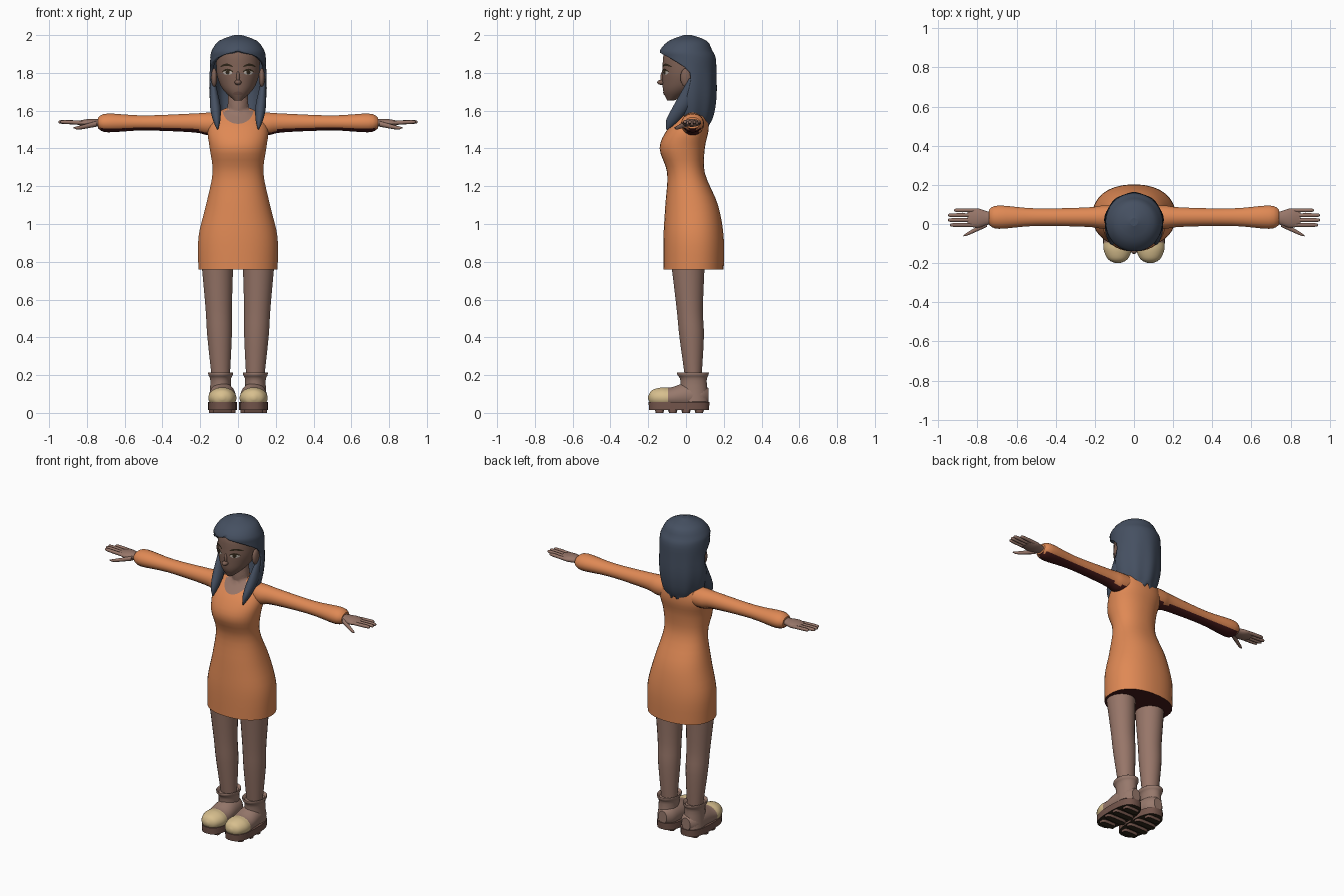
import bpy, bmesh
from math import sin, cos, pi, radians
from mathutils import Vector
from mathutils.bvhtree import BVHTree

if "Cube" in bpy.data.objects:
    bpy.data.objects.remove(bpy.data.objects["Cube"])


def material(name, red, green, blue):
    mat = bpy.data.materials.new(name)
    mat.use_nodes = True
    mat.diffuse_color = (red, green, blue, 1)
    mat.node_tree.nodes["Principled BSDF"].inputs["Base Color"].default_value = (red, green, blue, 1)
    return mat


ORANGE = material("orange cloth", .74, .25, .09)
MAROON = material("maroon lining", .06, .01, .01)
SKIN = material("skin", .31, .18, .14)
FACE = material("face skin", .21, .12, .09)
HAIR = material("slate hair", .06, .08, .12)
BOOT = material("boot leather", .31, .19, .15)
SOLE = material("sole brown", .17, .09, .07)
DARK = material("dark brown", .03, .02, .01)
CREAM = material("cream toe", .68, .52, .27)
WHITE = material("eye white", .5, .45, .4)


def finish(name, bm, materials, rule=None, mirror=False, thickness=0, recalculate=True):
    """Turn a bmesh into a smooth shaded object, coloured by an optional face rule."""
    bmesh.ops.remove_doubles(bm, verts=bm.verts, dist=.0002)
    if recalculate:
        bmesh.ops.recalc_face_normals(bm, faces=bm.faces)
    bm.normal_update()
    if rule:
        for face in bm.faces:
            face.material_index = int(rule(face))
    mesh = bpy.data.meshes.new(name)
    bm.to_mesh(mesh)
    bm.free()
    obj = bpy.data.objects.new(name, mesh)
    bpy.context.collection.objects.link(obj)
    for mat in materials:
        mesh.materials.append(mat)
    bpy.ops.object.select_all(action="DESELECT")
    obj.select_set(True)
    bpy.context.view_layer.objects.active = obj
    bpy.ops.object.shade_smooth_by_angle(angle=radians(45))
    if thickness:
        solidify = obj.modifiers.new("thickness", "SOLIDIFY")
        solidify.thickness, solidify.offset = thickness, -1
    if mirror:
        obj.modifiers.new("mirror", "MIRROR")
    return obj


def smooth(rows, steps=4):
    """Catmull-Rom interpolation of section rows."""
    result = []
    last = len(rows) - 1
    for i in range(last):
        before, start, end, after = (rows[max(0, min(last, i + j))] for j in (-1, 0, 1, 2))
        for step in range(steps):
            t = step / steps
            result.append([q + t / 2 * (r - p + t * (2 * p - 5 * q + 4 * r - s + t * (3 * (q - r) + s - p)))
                           for p, q, r, s in zip(before, start, end, after)])
    return result + [rows[-1]]


def skin_rings(bm, rings, closed=True):
    """Bridge successive rings with quads, leaving out any with a missing corner."""
    for upper, lower in zip(rings, rings[1:]):
        count = len(upper)
        for i in range(count if closed else count - 1):
            j = (i + 1) % count
            corners = (upper[i], upper[j], lower[j], lower[i])
            if all(corners):
                bm.faces.new(corners)


def loft(name, rows, materials, axis="z", side=0, lean=0, sides=24, squareness=1, **options):
    """Smooth capped skin over rows of (position, second centre, radius, second radius).
    The first centre starts at side and drifts by lean."""
    bm = bmesh.new()
    rings = []
    for along, centre, radius_u, radius_v in smooth(rows):
        ring = []
        for i in range(sides):
            angle = 2 * pi * (i + .5) / sides
            c, s = (abs(f) ** squareness * (1 if f > 0 else -1) for f in (cos(angle), sin(angle)))
            u = side + lean * (along - rows[0][0]) + radius_u * c
            v = centre + radius_v * s
            ring.append(bm.verts.new({"x": (along, u, v), "y": (u, along, v), "z": (u, v, along)}[axis]))
        rings.append(ring)
    skin_rings(bm, rings)
    bm.faces.new(rings[0])
    bm.faces.new(rings[-1])
    return finish(name, bm, materials, **options)


def ball(name, location, size, mat, **options):
    bm = bmesh.new()
    bmesh.ops.create_uvsphere(bm, u_segments=16, v_segments=10, radius=1)
    bmesh.ops.scale(bm, vec=size, verts=bm.verts)
    bmesh.ops.translate(bm, vec=location, verts=bm.verts)
    return finish(name, bm, [mat], **options)


def plate(name, targets, x, z, width, height, mat, bend=0, lift=.003, **options):
    """Thin bent ellipse laid on the front of the target objects."""
    trees = [BVHTree.FromPolygons([v.co for v in target.data.vertices],
                                  [p.vertices for p in target.data.polygons]) for target in targets]
    bm = bmesh.new()
    sides, rings = 28, []
    for scale in (1, .75, .5, .25, .01):
        ring = []
        for i in range(sides):
            dx = width * scale * cos(2 * pi * i / sides)
            dz = height * scale * sin(2 * pi * i / sides)
            start = Vector((x + dx, -1, z + dz - bend * dx * dx))
            hits = [tree.ray_cast(start, Vector((0, 1, 0)))[0] for tree in trees]
            depths = [hit.y for hit in hits if hit]
            ring.append(bm.verts.new((start.x, min(depths) - lift, start.z)) if depths else None)
        rings.append(ring)
    skin_rings(bm, rings)
    return finish(name, bm, [mat], recalculate=False, **options)


def underside(face):
    return face.normal.z < -.7


# Dress and sleeves
ARM_Y, ARM_Z = .035, 1.535
dress = loft("dress", [(.76, .04, .21, .16), (.93, .04, .21, .16), (1.1, .03, .17, .14), (1.27, 0, .135, .1),
                       (1.4, -.02, .15, .12), (1.5, .01, .16, .11), (1.58, .04, .12, .07), (1.62, .04, .05, .04)],
             [ORANGE, MAROON], sides=36, squareness=.9, rule=underside)
loft("sleeve", [(.08, 1.53, .06, .06), (.16, 1.53, .06, .06), (.24, ARM_Z, .05, .05), (.5, ARM_Z, .045, .04),
                (.69, ARM_Z, .06, .05), (.74, ARM_Z, .04, .03)],
     [ORANGE, MAROON], axis="x", side=ARM_Y, rule=underside, mirror=True)

# Neck, with the bare skin of the neckline
neck = loft("neck", [(1.54, .03, .06, .05), (1.72, .02, .05, .05)], [SKIN])
plate("neckline", [dress, neck], 0, 1.6, .08, .07, SKIN)

# Hands
loft("palm", [(.71, ARM_Z, .03, .02), (.75, ARM_Z, .035, .02), (.8, ARM_Z, .05, .02), (.85, ARM_Z, .04, .01)],
     [SKIN], axis="x", side=.03, mirror=True)
for number, (finger, tip) in enumerate({"little": .92, "ring": .95, "middle": .95, "index": .94}.items()):
    loft(finger + "_finger", [(.8, ARM_Z, .01, .01), (tip - .02, 1.54, .01, .01), (tip, 1.54, .003, .003)],
         [SKIN], axis="x", side=.07 - .025 * number, sides=10, mirror=True)
loft("thumb", [(.75, 1.53, .015, .015), (.84, 1.51, .01, .01), (.87, 1.51, .003, .003)],
     [SKIN], axis="x", lean=-.5, sides=10, mirror=True)

# Legs
loft("leg", [(.15, .04, .045, .04), (.4, .03, .065, .065), (.55, .02, .07, .07), (.8, .01, .085, .09)],
     [SKIN], side=.09, lean=.03, mirror=True)

# Boots: tread blocks, sole, foot with cream toe cap, shaft with flared cuff
FOOT_X = .083
for number in range(4):
    y = .07 * number - .14
    width = .05 if number in (0, 3) else .07
    loft("tread", [(0, y, width, .02), (.03, y, width, .03)],
         [SOLE, DARK], side=FOOT_X, squareness=.5, rule=underside, mirror=True)
loft("sole", [(.015, -.037, .077, .16), (.057, -.037, .077, .162)],
     [SOLE, DARK], side=FOOT_X, squareness=.75, rule=underside, mirror=True)
loft("boot_foot", [(-.2, .08, .01, .01), (-.18, .08, .05, .04), (-.13, .08, .073, .055), (-.08, .08, .073, .055),
                   (0, .09, .07, .07), (.08, .09, .06, .065), (.12, .09, .03, .04)],
     [BOOT, CREAM], axis="y", side=FOOT_X, mirror=True,
     rule=lambda face: face.calc_center_median().y < -.09)
loft("boot_shaft", [(.06, .045, .06, .075), (.17, .04, .055, .07), (.2, .037, .065, .083), (.215, .037, .065, .083),
                    (.2, .037, .05, .07)], [BOOT], side=.092, mirror=True)

# Head with nose and ears
head = loft("head", [(1.655, -.08, .02, .02), (1.7, -.04, .07, .08), (1.75, -.01, .1, .115), (1.82, 0, .115, .125),
                     (1.92, .01, .105, .12), (1.97, .01, .03, .03)], [FACE], sides=32)
ball("nose_bridge", (0, -.12, 1.775), (.01, .016, .035), FACE)
ball("nose_tip", (0, -.13, 1.75), (.018, .023, .014), FACE)
ball("ear", (.126, 0, 1.775), (.016, .03, .05), FACE, mirror=True)

# Painted face
plate("eye_white", [head], .055, 1.802, .024, .012, WHITE, mirror=True)
plate("iris", [head], .055, 1.803, .011, .011, DARK, lift=.005, mirror=True)
plate("eyelash", [head], .055, 1.817, .03, .005, DARK, bend=14, lift=.006, mirror=True)
plate("eyebrow", [head], .06, 1.843, .034, .006, DARK, bend=10, mirror=True)
plate("lips", [head], 0, 1.692, .027, .009, SOLE, bend=4)


def hair_shell(rows, segments=48):
    """Open shell over rows of (height, centre, radius, half angle from the back)."""
    bm = bmesh.new()
    rings = []
    for z, centre, radius, reach in smooth(rows, 3):
        looseness = max(0, 1.9 - z)
        ring = []
        for i in range(segments + 1):
            angle = min(reach, pi) * (2 * i / segments - 1)
            wavy = radius * (1 + looseness * .07 * cos(9 * angle))
            jag = .02 * cos(11 * angle) if z == rows[-1][0] else 0
            ring.append(bm.verts.new((wavy * sin(angle), centre + wavy * cos(angle), z + jag)))
        rings.append(ring)
    bm.faces.new(rings[0][:-1])
    skin_rings(bm, rings, closed=False)
    finish("hair", bm, [HAIR], thickness=.018, recalculate=False)


# Hair with a strand falling over each shoulder
hair_shell([(2, .01, .02, pi), (1.97, .01, .1, pi), (1.92, 0, .138, pi), (1.88, .01, .147, 2.3), (1.8, .01, .15, 1.5),
            (1.68, .01, .15, 1.6), (1.58, .015, .13, 1.8), (1.52, .02, .1, 1.6)])
loft("hair_strand", [(1.77, .025, .01, .01), (1.7, .01, .02, .035), (1.62, -.025, .028, .045), (1.55, -.07, .02, .035),
                     (1.5, -.1, .003, .005)], [HAIR], side=.135, lean=.1, mirror=True)
